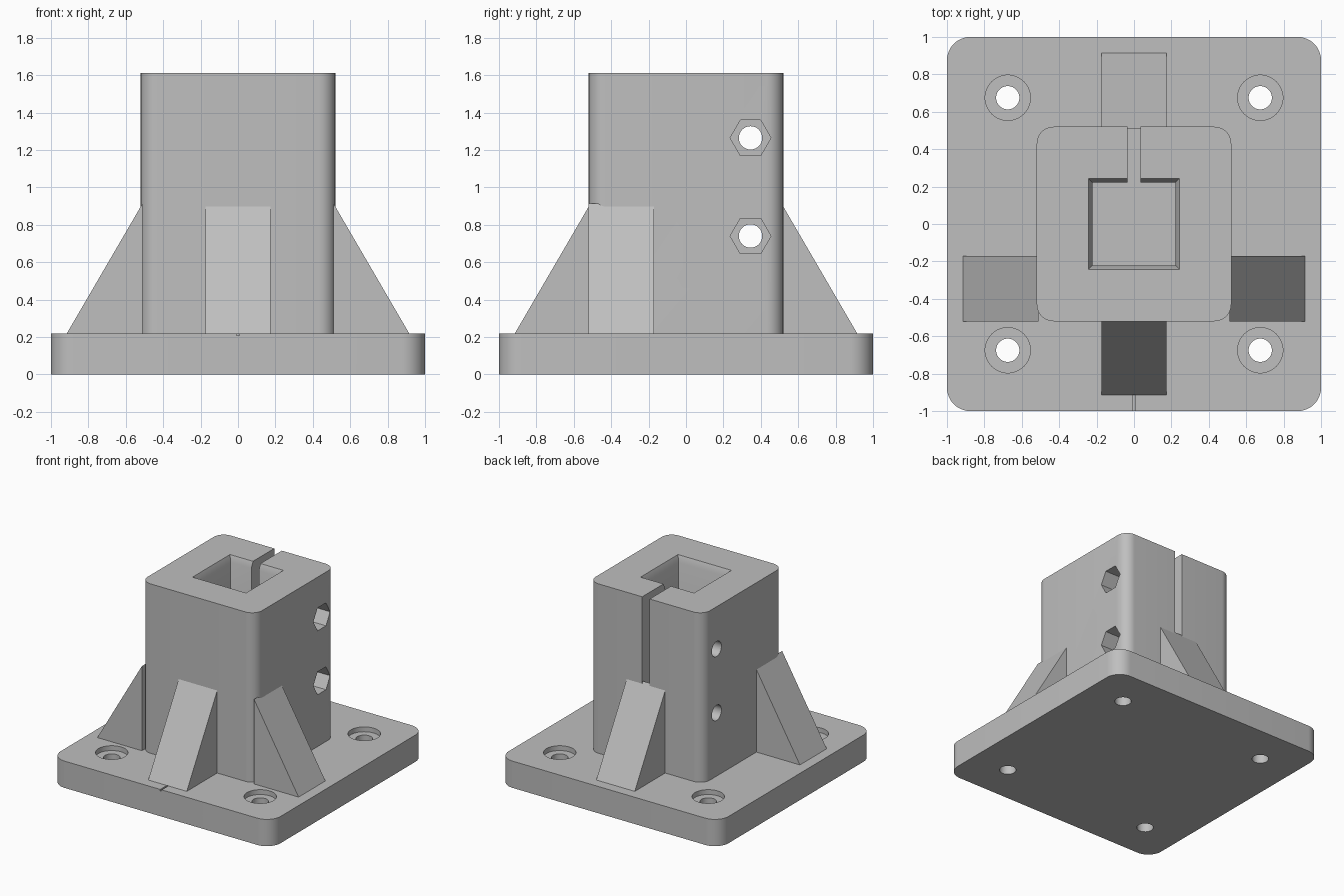
import bpy, bmesh, math
from mathutils import Matrix

if "Cube" in bpy.data.objects:
    bpy.data.objects.remove(bpy.data.objects["Cube"])

grey = bpy.data.materials.new("light grey plastic")
grey.diffuse_color = (0.52, 0.52, 0.52, 1)
grey.use_nodes = True
grey.node_tree.nodes["Principled BSDF"].inputs["Base Color"].default_value = grey.diffuse_color

PLATE_TOP, POST_TOP, POST_HALF = 0.22, 1.612, 0.52


def loft(name, rings):
    """Closed solid skinned through rings of 3D points."""
    bm = bmesh.new()
    loops = [[bm.verts.new(p) for p in ring] for ring in rings]
    n = len(loops[0])
    for a, b in zip(loops, loops[1:]):
        for i in range(n):
            j = (i + 1) % n
            bm.faces.new((a[i], a[j], b[j], b[i]))
    bm.faces.new(loops[0][::-1])
    bm.faces.new(loops[-1])
    bmesh.ops.recalc_face_normals(bm, faces=bm.faces)
    me = bpy.data.meshes.new(name)
    bm.to_mesh(me)
    bm.free()
    me.materials.append(grey)
    ob = bpy.data.objects.new(name, me)
    bpy.context.collection.objects.link(ob)
    return ob


def rounded_box(name, half, r, z0, z1, steps=10):
    pts = []
    for k, (sx, sy) in enumerate([(1, 1), (-1, 1), (-1, -1), (1, -1)]):
        for i in range(steps + 1):
            a = math.pi / 2 * (k + i / steps)
            pts.append((sx * (half - r) + r * math.cos(a), sy * (half - r) + r * math.sin(a)))
    return loft(name, [[(x, y, z) for x, y in pts] for z in (z0, z1)])


def box(name, x0, x1, y0, y1, z0, z1):
    pts = [(x0, y0), (x1, y0), (x1, y1), (x0, y1)]
    return loft(name, [[(x, y, z) for x, y in pts] for z in (z0, z1)])


def rod(name, r, sides, centre, a0, a1, axis):
    """Prism along x or z between a0 and a1."""
    rings = []
    for a in (a0, a1):
        ring = []
        for i in range(sides):
            t = 2 * math.pi * i / sides
            u, v = centre[0] + r * math.cos(t), centre[1] + r * math.sin(t)
            ring.append((a, u, v) if axis == "x" else (u, v, a))
        rings.append(ring)
    return loft(name, rings)


def cut(target, cutter):
    mod = target.modifiers.new("cut", "BOOLEAN")
    mod.operation, mod.solver, mod.object = "DIFFERENCE", "EXACT", cutter
    bpy.context.view_layer.objects.active = target
    bpy.ops.object.modifier_apply(modifier=mod.name)
    bpy.data.objects.remove(cutter)


# base plate with four counterbored screw holes and a small front groove
plate = rounded_box("base_plate", 1.0, 0.125, 0, PLATE_TOP)
for sx in (-1, 1):
    for sy in (-1, 1):
        c = (sx * 0.675, sy * 0.675)
        cut(plate, rod("counterbore", 0.121, 48, c, PLATE_TOP - 0.04, 0.4, "z"))
        cut(plate, rod("screw_hole", 0.0625, 32, c, -0.1, 0.4, "z"))
cut(plate, box("groove", -0.007, 0.007, -1.1, -0.9, PLATE_TOP - 0.012, 0.3))

# square clamp post: socket with lead-in chamfer, rear slit, bolt holes, nut pockets
post = rounded_box("clamp_post", POST_HALF, 0.09, PLATE_TOP, POST_TOP)
square = [(-1, -1), (1, -1), (1, 1), (-1, 1)]
socket = [(0.222, 0.1), (0.222, POST_TOP - 0.05), (0.243, POST_TOP), (0.243, POST_TOP + 0.1)]
cut(post, loft("socket", [[(x * h, y * h, z) for x, y in square] for h, z in socket]))
cut(post, box("slit", -0.034, 0.034, 0.1, 0.7, 0.1, 1.8))
for z in (0.74, 1.265):
    cut(post, rod("bolt_hole", 0.0625, 32, (0.345, z), -0.7, 0.7, "x"))
    cut(post, rod("nut_pocket", 0.109, 6, (0.345, z), 0.32, 0.7, "x"))

# triangular ribs: centred at front and back, near the front corners at the sides
profile = [(0.51, PLATE_TOP), (0.915, PLATE_TOP), (0.51, 0.915)]
ribs = [("right_rib", 0, -0.52, -0.172), ("back_rib", 90, -0.175, 0.175),
        ("left_rib", 180, 0.172, 0.52), ("front_rib", 270, -0.175, 0.175)]
parts = [plate, post]
for name, angle, w0, w1 in ribs:
    rib = loft(name, [[(d, w, z) for d, z in profile] for w in (w0, w1)])
    rib.data.transform(Matrix.Rotation(math.radians(angle), 4, "Z"))
    parts.append(rib)

# smooth rounded corners and holes, crisp edges elsewhere
for ob in parts:
    bpy.ops.object.select_all(action="DESELECT")
    ob.select_set(True)
    bpy.context.view_layer.objects.active = ob
    bpy.ops.object.shade_smooth_by_angle(angle=math.radians(30))
